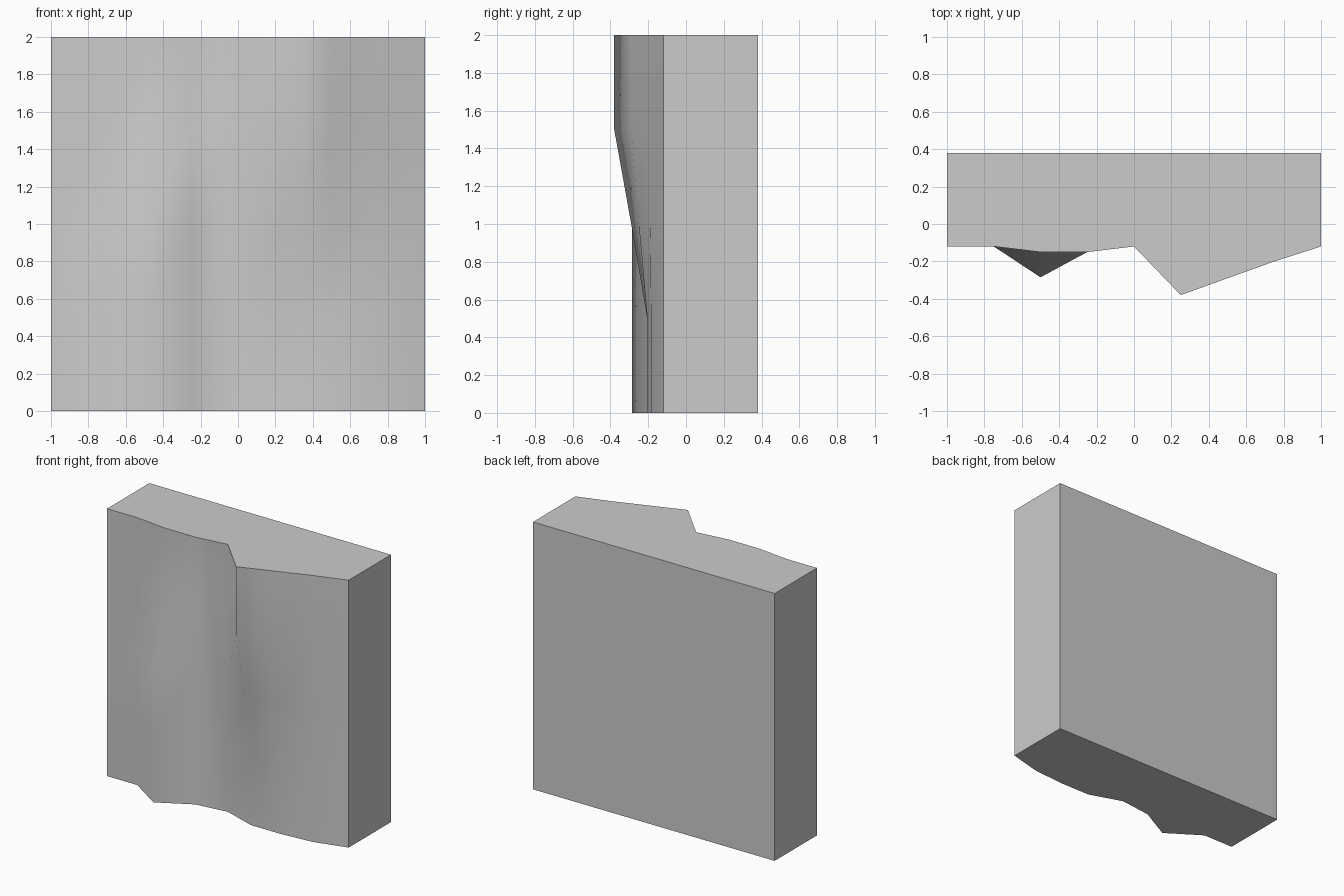
import bpy, bmesh

if "Cube" in bpy.data.objects:
    bpy.data.objects.remove(bpy.data.objects["Cube"])

# Front relief: each row is a height plus the depth at nine evenly spaced x positions
lower = [-.12, -.12, -.285, -.15, -.12, -.205, -.205, -.185, -.12]
middle = [-.12, -.12, -.285, -.15, -.12, -.29, -.25, -.19, -.12]
upper = [-.12, -.12, -.15, -.15, -.12, -.38, -.29, -.2, -.12]
rows = [(0, lower), (.5, lower), (1, middle), (1.5, upper), (2, upper)]
BACK = .38

bm = bmesh.new()
grid = [[bm.verts.new((-1 + .25 * i, y, z)) for i, y in enumerate(ys)]
        for z, ys in rows]

# Smooth rippled front, triangulated along the rising diagonals
for a, b in zip(grid, grid[1:]):
    for i in range(8):
        for tri in ((a[i], a[i + 1], b[i + 1]), (a[i], b[i + 1], b[i])):
            bm.faces.new(tri).smooth = True

# Flat back, sides, top and bottom
bl, br, tr, tl = [bm.verts.new((x, BACK, z))
                  for x, z in ((-1, 0), (1, 0), (1, 2), (-1, 2))]
bm.faces.new((bl, br, tr, tl))
bm.faces.new(grid[0] + [br, bl])
bm.faces.new(grid[-1] + [tr, tl])
bm.faces.new([r[0] for r in grid] + [tl, bl])
bm.faces.new([r[-1] for r in grid] + [tr, br])
bmesh.ops.recalc_face_normals(bm, faces=bm.faces)

mesh = bpy.data.meshes.new("rock_wall_panel")
bm.to_mesh(mesh)
bm.free()
panel = bpy.data.objects.new("rock_wall_panel", mesh)
bpy.context.collection.objects.link(panel)
